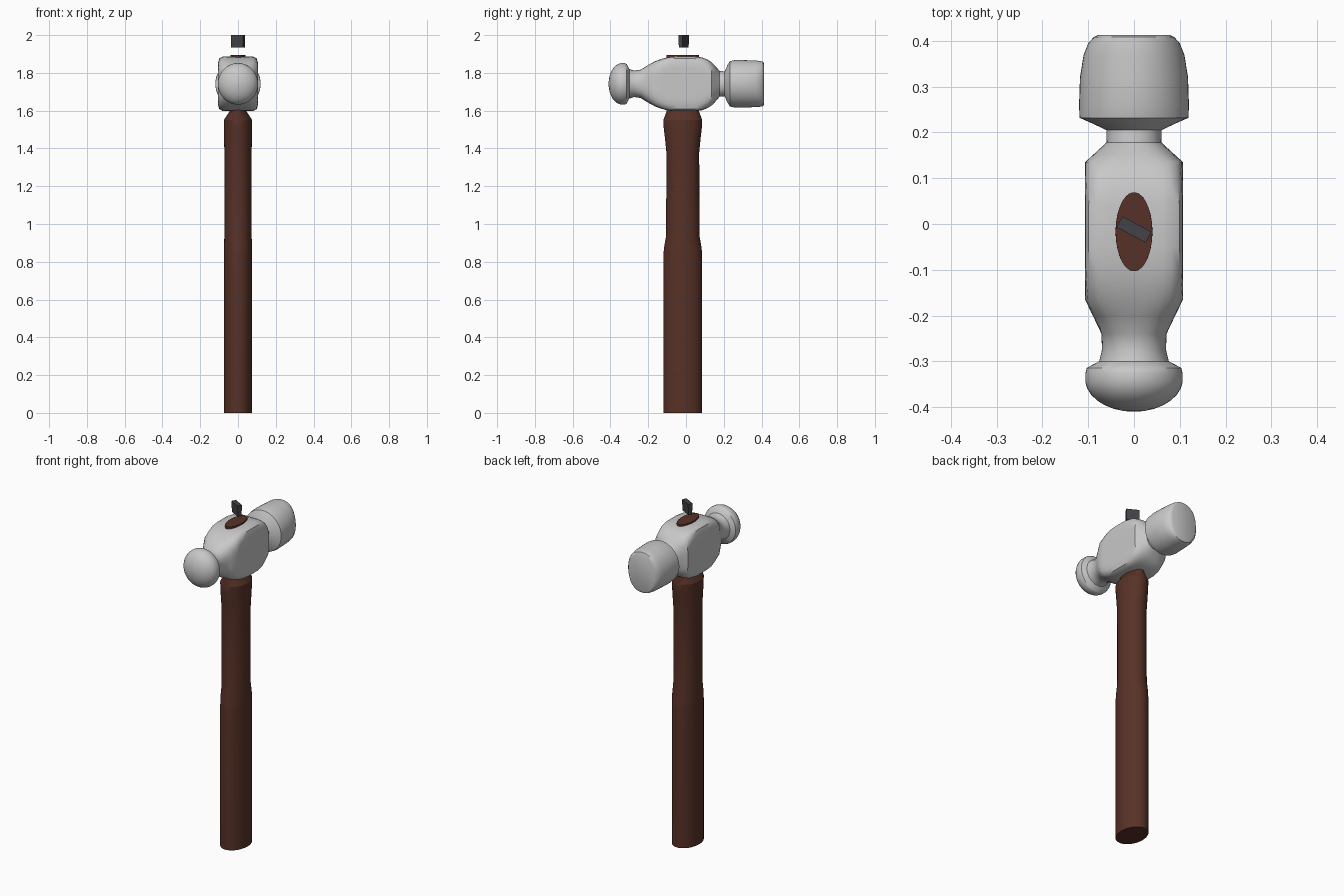
import bpy, bmesh, math
from mathutils import Matrix

if "Cube" in bpy.data.objects:
    bpy.data.objects.remove(bpy.data.objects["Cube"])

def material(name, rgb):
    m = bpy.data.materials.new(name)
    m.diffuse_color = (*rgb, 1)
    m.use_nodes = True
    m.node_tree.nodes["Principled BSDF"].inputs["Base Color"].default_value = m.diffuse_color
    return m

BROWN = material("stained wood", (0.095, 0.031, 0.02))
STEEL = material("light steel", (0.58, 0.58, 0.58))
DARK = material("dark iron", (0.055, 0.055, 0.065))

def finish(bm, name, mat, angle):
    bmesh.ops.recalc_face_normals(bm, faces=bm.faces)
    me = bpy.data.meshes.new(name)
    bm.to_mesh(me)
    bm.free()
    me.materials.append(mat)
    ob = bpy.data.objects.new(name, me)
    bpy.context.collection.objects.link(ob)
    bpy.ops.object.select_all(action='DESELECT')
    ob.select_set(True)
    bpy.context.view_layer.objects.active = ob
    bpy.ops.object.shade_smooth_by_angle(angle=math.radians(angle))
    return ob

def loft(name, mat, stations, place, angle, seg=48):
    """Skin superellipse rings: (position, half width, half depth, exponent)."""
    bm = bmesh.new()
    rings = []
    for pos, a, b, n in stations:
        ring = []
        for i in range(seg):
            t = 2 * math.pi * i / seg
            c, s = math.cos(t), math.sin(t)
            r = (abs(c) ** n + abs(s) ** n) ** (-1 / n)
            ring.append(bm.verts.new(place(pos, a * r * c, b * r * s)))
        rings.append(ring)
    for lo, hi in zip(rings, rings[1:]):
        for i in range(seg):
            j = (i + 1) % seg
            bm.faces.new((lo[i], lo[j], hi[j], hi[i]))
    bm.faces.new(rings[0])
    bm.faces.new(rings[-1])
    return finish(bm, name, mat, angle)

# Oval wooden handle, running through the head
loft("handle", BROWN, [
    (0, .075, .103, 2), (.82, .075, .103, 2), (.87, .075, .1, 2),
    (.94, .072, .088, 2), (1.38, .072, .087, 2), (1.45, .074, .094, 2),
    (1.51, .075, .101, 2), (1.55, .075, .103, 2), (1.595, .045, .086, 2),
    (1.895, .04, .086, 2)],
    lambda p, u, v: (u, v - .017, p), 25)

# Steel head: ball, neck, square-sided body, neck, round striking face
head = [(-.338 - .072 * math.sin(a), .107 * math.cos(a), .11 * math.cos(a), 2)
        for a in (math.radians(d) for d in (88, 78, 66, 54, 42, 30, 18, 6))]
head += [
    (-.325, .106, .11, 2), (-.314, .103, .105, 2), (-.3, .076, .078, 2),
    (-.275, .07, .07, 2), (-.24, .071, .075, 2.3),
    (-.2, .09, .1, 3.2), (-.165, .107, .119, 4.5), (-.13, .107, .132, 6),
    (-.095, .107, .141, 8), (-.05, .107, .145, 9), (.04, .107, .145, 9),
    (.085, .107, .14, 7), (.115, .107, .128, 5), (.135, .107, .115, 4),
    (.155, .085, .095, 3), (.178, .06, .068, 2.2), (.205, .06, .066, 2),
    (.22, .092, .1, 2), (.232, .119, .12, 2), (.26, .12, .126, 2),
    (.32, .118, .125, 2), (.37, .11, .123, 2.1), (.395, .1, .121, 2.2),
    (.408, .088, .118, 2.3), (.413, .078, .108, 2.3)]
loft("hammer_head", STEEL, head, lambda p, u, v: (u, p, 1.742 + v), 42)

# Small iron wedge floating above the handle end
bm = bmesh.new()
bmesh.ops.create_cube(bm, size=1)
for v in bm.verts:
    k = 1 if v.co.z > 0 else .75
    v.co.x *= .072
    v.co.y *= .027 * k
    v.co.z *= .065
bm.transform(Matrix.Translation((0, -.012, 1.9675)) @ Matrix.Rotation(math.radians(-28), 4, 'Z'))
finish(bm, "wedge", DARK, 20)
